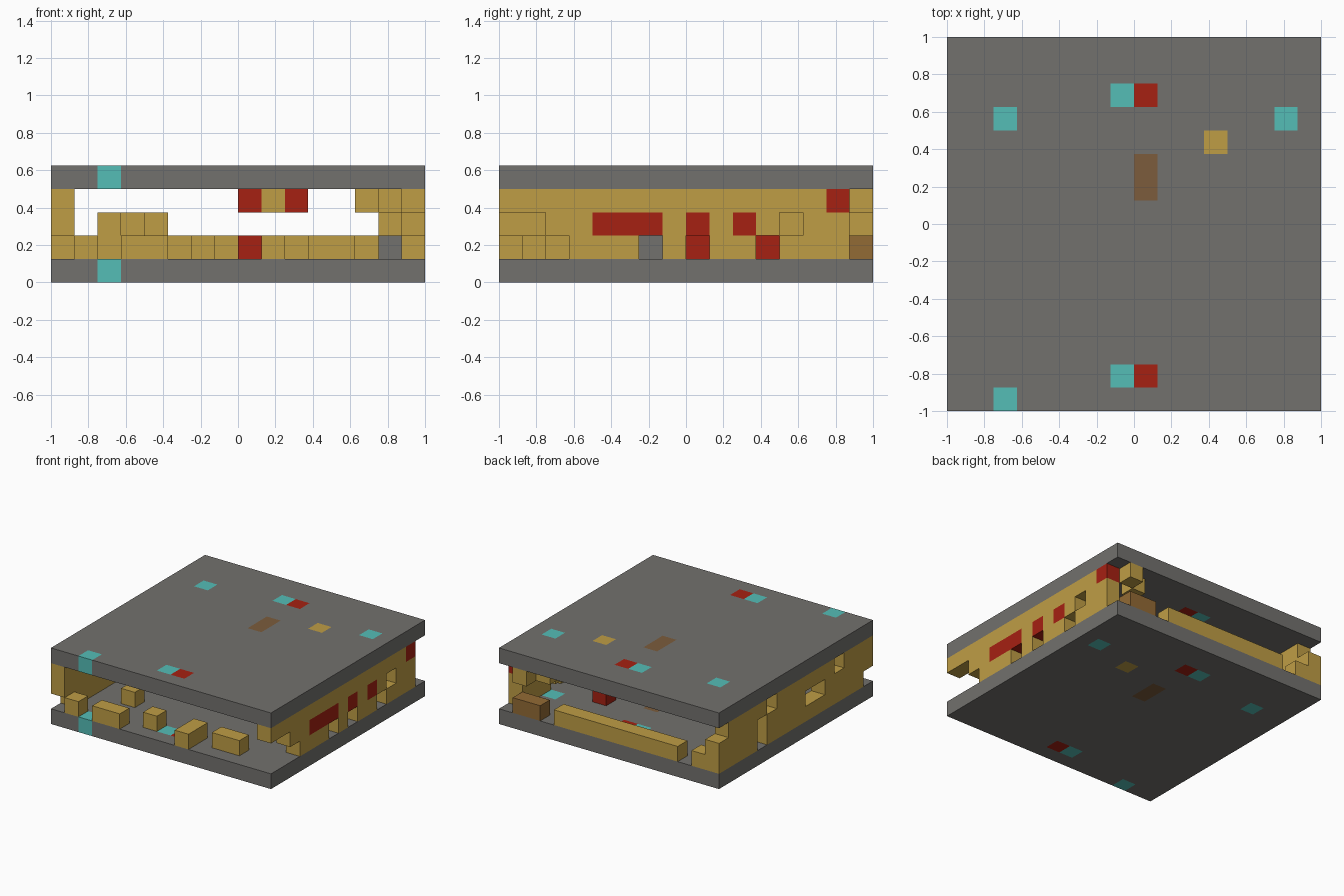
import bpy, bmesh
from mathutils import Vector

cube = bpy.data.objects.get("Cube")
if cube:
    bpy.data.objects.remove(cube)

N, CELL = 16, 0.125          # cells per side, cell size
LAST = N - 1

# Flat colours
COLOURS = {
    "stone grey": (0.17, 0.165, 0.155),
    "gold": (0.52, 0.34, 0.06),
    "red": (0.38, 0.015, 0.006),
    "cyan": (0.09, 0.51, 0.47),
    "dark brown": (0.20, 0.107, 0.045),
    "light brown": (0.29, 0.145, 0.035),
}
NAMES = list(COLOURS)
GREY, GOLD, RED, CYAN, DARK, LIGHT = range(len(NAMES))
MATS = []
for name, rgb in COLOURS.items():
    m = bpy.data.materials.new(name)
    m.use_nodes = True
    m.diffuse_color = (*rgb, 1)
    bsdf = m.node_tree.nodes["Principled BSDF"]
    bsdf.inputs["Base Color"].default_value = (*rgb, 1)
    bsdf.inputs["Roughness"].default_value = 0.9
    MATS.append(m)

parts = {}                   # part name -> {cell: colour}


def fill(part, colour, x, y, z):
    """Fill a block of cells; each axis is one index or an inclusive pair."""
    spans = [range(a[0], a[1] + 1) if isinstance(a, tuple) else (a,) for a in (x, y, z)]
    target = parts.setdefault(part, {})
    for i in spans[0]:
        for j in spans[1]:
            for k in spans[2]:
                target[i, j, k] = colour


def carve(part, *blocks):
    """Remove blocks of cells from a part."""
    for block in blocks:
        fill("_hole", GREY, *block)
        for c in parts.pop("_hole"):
            parts[part].pop(c, None)


# Floor and roof slabs with coloured inlays
for part, z in (("floor_slab", 0), ("roof_slab", 4)):
    fill(part, GREY, (0, LAST), (0, LAST), z)
    for x, y in ((2, 12), (14, 12), (2, 0), (7, 13), (7, 1)):
        fill(part, CYAN, x, y, z)
    for y in (1, 13):
        fill(part, RED, 8, y, z)
    fill(part, GOLD, 11, 11, z)
    fill(part, DARK, 8, (9, 10), z)

# Wall on the +x side with red inlays and openings
w = "left_wall"
fill(w, GOLD, LAST, (0, 14), (1, 3))
for y in ((4, 6), 8, 10):
    fill(w, RED, LAST, y, 2)
fill(w, RED, LAST, 14, 3)
carve(w, (LAST, (0, 2), 1), (LAST, (0, 1), 2), (LAST, 6, 1),
      (LAST, 8, 1), (LAST, 11, 1), (LAST, 12, 2))

# Wall on the -x side with openings
w = "right_wall"
fill(w, GOLD, 0, (0, LAST), (1, 3))
fill(w, GOLD, 1, LAST, 1)
carve(w, (0, 0, 1), (0, LAST, 3), (0, 3, 3), (0, (5, 6), 2),
      (0, 10, 3), (0, 11, 2), (0, 11, 1))

# Low blocks along the front
for n, (x, y) in enumerate(((1, 0), ((3, 4), 0), (6, 1), (9, (0, 1)), ((11, 12), 1), (3, 3))):
    fill(f"front_block_{n + 1}", GOLD, x, y, 1)

# Low blocks along the back
fill("back_bar", GOLD, (3, 11), LAST, 1)
fill("brown_block", LIGHT, (13, 14), LAST, 1)

# Inner blocks on the floor
fill("grey_block", GREY, 14, 6, 1)
fill("red_block", RED, 11, 11, 1)
fill("centre_block", RED, 8, 8, 1)
fill("inner_block_right", GOLD, 2, 6, 1)
fill("inner_block_left", GOLD, 13, 9, 1)

# Raised inner blocks
for n, (x, y) in enumerate(((2, 6), (3, 7), (4, 8), (14, 12))):
    fill(f"raised_block_{n + 1}", GOLD, x, y, 2)

# Blocks hanging from the roof
fill("hanging_block_corner", GOLD, 14, LAST, 3)
fill("hanging_block_inner", GOLD, 13, 14, 3)
fill("hanging_bar", GOLD, (8, 10), 8, 3)
for x in (8, 10):
    fill("hanging_bar", RED, x, 8, 3)

# Turn each part into a mesh of its exposed faces
occupied = set().union(*parts.values())
ORIGIN = Vector((-1, -1, 0))
for part, cells in parts.items():
    bm = bmesh.new()
    for cell, colour in cells.items():
        for axis in range(3):
            for side in (0, 1):
                step = [0, 0, 0]
                step[axis] = 2 * side - 1
                if tuple(c + s for c, s in zip(cell, step)) in occupied:
                    continue
                corners = []
                for u, v in ((0, 0), (1, 0), (1, 1), (0, 1)):
                    p = Vector(cell)
                    p[axis] += side
                    p[(axis + 1) % 3] += u
                    p[(axis + 2) % 3] += v
                    corners.append(bm.verts.new(ORIGIN + p * CELL))
                face = bm.faces.new(corners if side else corners[::-1])
                face.material_index = colour
    bmesh.ops.remove_doubles(bm, verts=bm.verts, dist=CELL / 100)
    mesh = bpy.data.meshes.new(part)
    bm.to_mesh(mesh)
    bm.free()
    for m in MATS:
        mesh.materials.append(m)
    bpy.context.collection.objects.link(bpy.data.objects.new(part, mesh))
